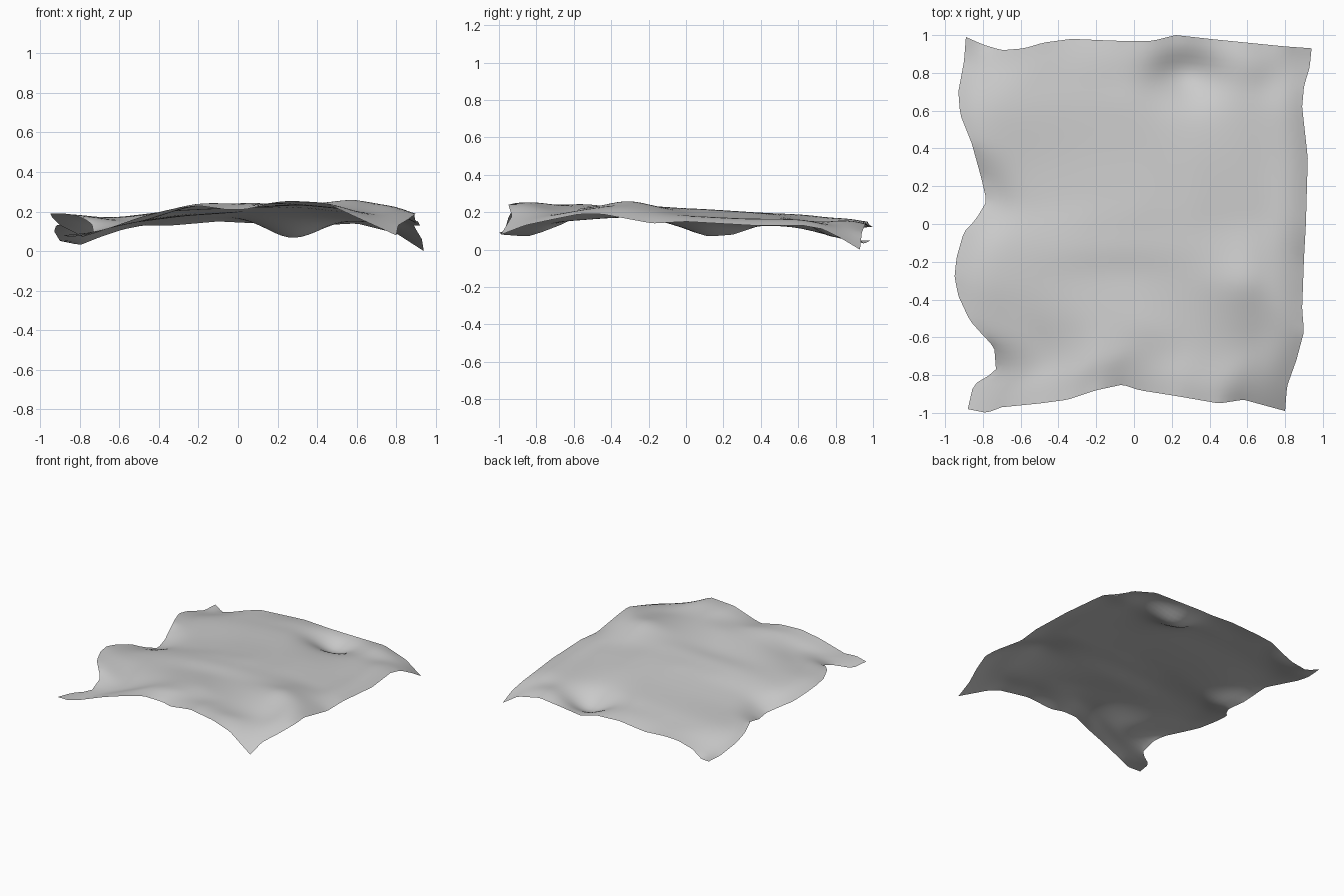
import bpy
import bmesh
import math
from mathutils import Vector

cube = bpy.data.objects.get("Cube")
if cube:
    bpy.data.objects.remove(cube, do_unlink=True)

# Border outlines, each point as (x, y, z) in hundredths
FRONT = [(-88, -98, 8), (-78, -100, 9), (-70, -97, 10), (-50, -95, 17), (-35, -93, 21), (-20, -88, 23),
         (-6, -85, 21), (3, -88, 21), (22, -91, 25), (45, -95, 24), (58, -93, 18), (80, -99, 8)]
BACK = [(-89, 99, 5), (-80, 95, 3), (-70, 92, 7), (-58, 93, 11), (-48, 96, 13), (-33, 98, 13), (-10, 97, 15),
        (10, 97, 14), (22, 100, 12), (40, 98, 13), (60, 96, 14), (80, 94, 9), (94, 93, 0)]
LEFT = [(-88, -98, 8), (-85, -85, 7), (-73, -78, 9), (-74, -65, 14), (-79, -60, 17), (-87, -51, 19),
        (-93, -38, 19), (-95, -28, 19), (-94, -18, 17), (-90, -4, 13), (-84, 2, 10), (-78, 12, 7),
        (-81, 25, 8), (-86, 43, 14), (-92, 58, 13), (-93, 70, 10), (-90, 86, 5), (-89, 99, 5)]
RIGHT = [(80, -99, 8), (81, -86, 13), (86, -72, 16), (90, -57, 19), (89, -45, 19), (90, -18, 14), (91, 0, 15),
         (92, 35, 13), (89, 62, 13), (90, 73, 11), (93, 83, 6), (94, 93, 0)]

# Inner heights in hundredths, one row per step from front to back
HEIGHTS = [(15, 23, 25, 23, 20),
           (17, 20, 21, 23, 27),
           (16, 20, 22, 22, 19),
           (14, 18, 20, 20, 17),
           (14, 17, 19, 16, 16)]

# Gentle folds: centre x, centre y, radius x, radius y, height
FOLDS = [(.28, .82, .17, .14, -.12), (-.2, -.72, .2, .08, .02), (-.1, -.14, .5, .07, .012),
         (.8, -.4, .1, .12, .02), (.62, -.3, .1, .1, .01)]
CELLS = 56
STEPS = 6


def edge_point(points, axis, t):
    """Point on a border at fraction t along its main axis."""
    start, end = points[0][axis], points[-1][axis]
    target = start + (end - start) * t
    for a, b in zip(points, points[1:]):
        if target <= b[axis]:
            break
    f = (target - a[axis]) / (b[axis] - a[axis])
    return Vector(a).lerp(Vector(b), f) / 100


def node_height(i, j):
    """Height of a node of the coarse grid; its rim follows the borders."""
    if j in (0, STEPS):
        return edge_point(BACK if j else FRONT, 0, i / STEPS).z
    if i in (0, STEPS):
        return edge_point(RIGHT if i else LEFT, 1, j / STEPS).z
    return HEIGHTS[j - 1][i - 1] / 100


def inner_height(u, v):
    """Height between the four nearest nodes."""
    i, j = min(int(u * STEPS), STEPS - 1), min(int(v * STEPS), STEPS - 1)
    fu, fv = u * STEPS - i, v * STEPS - j
    low = node_height(i, j) * (1 - fu) + node_height(i + 1, j) * fu
    high = node_height(i, j + 1) * (1 - fu) + node_height(i + 1, j + 1) * fu
    return low * (1 - fv) + high * fv


def sheet_point(u, v):
    """Blend the four borders into the inner heights, then add the folds."""
    front, back = edge_point(FRONT, 0, u), edge_point(BACK, 0, u)
    left, right = edge_point(LEFT, 1, v), edge_point(RIGHT, 1, v)
    near = Vector(FRONT[0]).lerp(Vector(FRONT[-1]), u) / 100
    far = Vector(BACK[0]).lerp(Vector(BACK[-1]), u) / 100
    p = front.lerp(back, v) + left.lerp(right, u) - near.lerp(far, v)
    rim = min(u, v, 1 - u, 1 - v)
    w = min(1, rim * STEPS * 1.3)
    w = w * w * (3 - 2 * w)
    p.z = p.z * (1 - w) + inner_height(u, v) * w
    fade = min(1, 12 * rim)
    for x, y, rx, ry, h in FOLDS:
        p.z += fade * h * math.exp(-((p.x - x) / rx) ** 2 - ((p.y - y) / ry) ** 2)
    return p


# Sheet surface
bm = bmesh.new()
rows = [[bm.verts.new(sheet_point(i / CELLS, j / CELLS)) for i in range(CELLS + 1)]
        for j in range(CELLS + 1)]
for low, high in zip(rows, rows[1:]):
    for i in range(CELLS):
        bm.faces.new((low[i], low[i + 1], high[i + 1], high[i]))

# Soften creases inside the sheet, leaving the border alone
inner = [v for v in bm.verts if not v.is_boundary]
for _ in range(10):
    bmesh.ops.smooth_vert(bm, verts=inner, factor=0.5, use_axis_x=True, use_axis_y=True, use_axis_z=True)
for face in bm.faces:
    face.smooth = True
mesh = bpy.data.meshes.new("ground_sheet")
bm.to_mesh(mesh)
bm.free()
sheet = bpy.data.objects.new("ground_sheet", mesh)
bpy.context.collection.objects.link(sheet)

# Plain grey
grey = bpy.data.materials.new("light_grey")
grey.use_nodes = True
colour = (0.6, 0.6, 0.6, 1)
grey.diffuse_color = colour
grey.node_tree.nodes["Principled BSDF"].inputs["Base Color"].default_value = colour
mesh.materials.append(grey)
